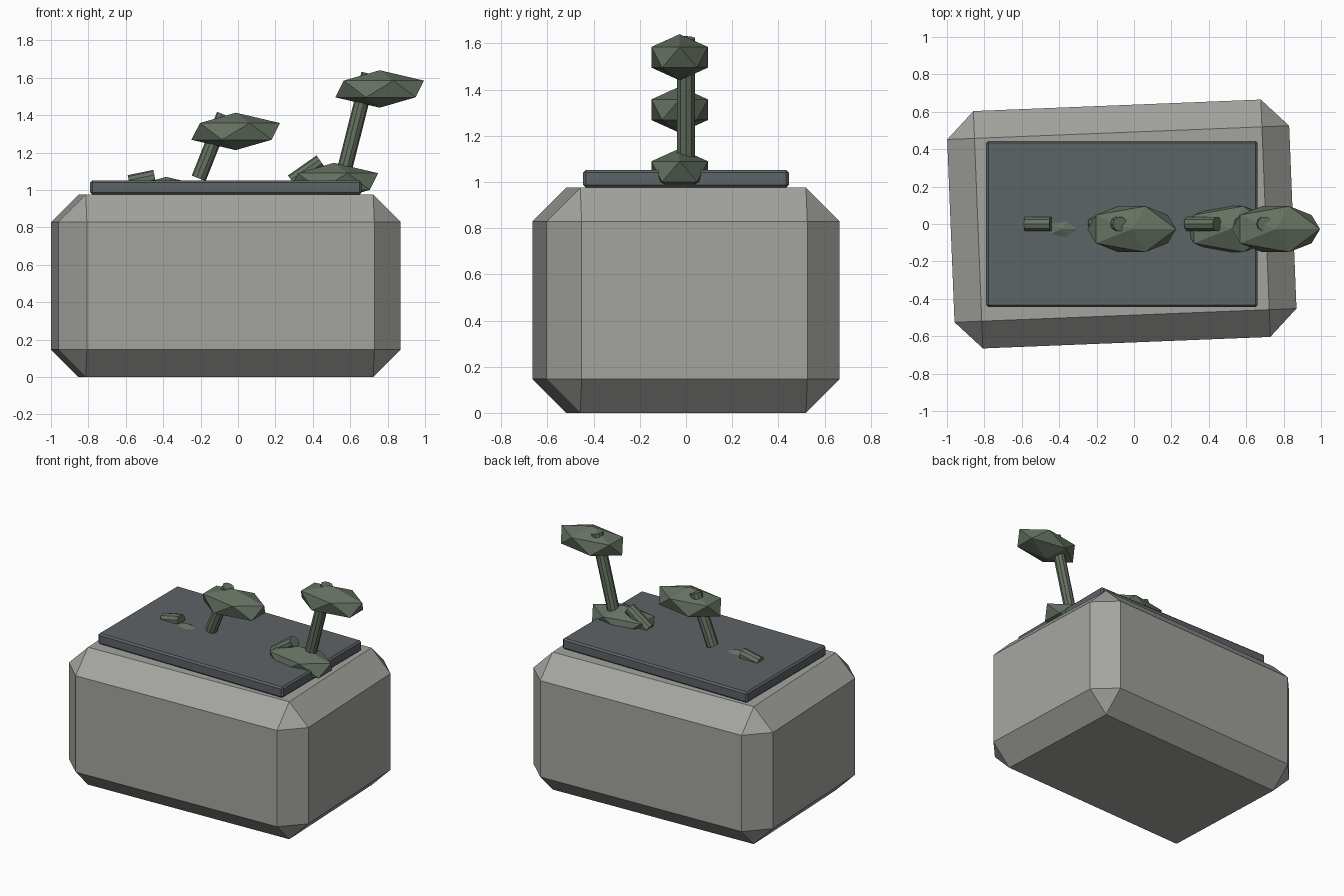
import bpy
from mathutils import Vector

if "Cube" in bpy.data.objects:
    bpy.data.objects.remove(bpy.data.objects["Cube"])


def material(name, rgb):
    m = bpy.data.materials.new(name)
    m.diffuse_color = (*rgb, 1)
    m.use_nodes = True
    m.node_tree.nodes["Principled BSDF"].inputs["Base Color"].default_value = m.diffuse_color
    return m


STONE = material("stone", (0.37, 0.37, 0.35))
SLATE = material("slate", (0.11, 0.125, 0.135))
MOSS = material("moss", (0.13, 0.165, 0.12))


def block(name, loc, size, bevel, mat, turn=0.0):
    bpy.ops.mesh.primitive_cube_add(size=1, location=loc)
    o = bpy.context.object
    o.name = name
    o.scale = size
    bpy.ops.object.transform_apply(location=False, rotation=False, scale=True)
    o.rotation_euler.z = turn
    b = o.modifiers.new("chamfer", 'BEVEL')
    b.width = bevel
    b.segments = 1
    o.data.materials.append(mat)


def stem(name, a, b, radius=0.04):
    a, b = Vector((a[0], 0, a[1])), Vector((b[0], 0, b[1]))
    bpy.ops.mesh.primitive_cylinder_add(vertices=10, radius=radius,
                                        depth=(b - a).length, location=(a + b) / 2)
    o = bpy.context.object
    o.name = name
    o.rotation_euler = (b - a).to_track_quat('Z', 'Y').to_euler()
    o.data.materials.append(MOSS)


def clump(name, x, z):
    bpy.ops.mesh.primitive_ico_sphere_add(subdivisions=1, radius=1, location=(x, -0.0275, z))
    o = bpy.context.object
    o.name = name
    o.scale = (0.265, 0.144, 0.1)
    o.data.materials.append(MOSS)


# Chamfered stone base, slightly turned, with a flat slab on top
block("stone_base", (-0.065, 0, 0.4875), (1.83, 1.27, 0.975), 0.146, STONE, 0.04)
block("top_slab", (-0.065, 0, 1.013), (1.45, 0.89, 0.076), 0.011, SLATE)

# Leaning stems, each with a faceted clump (start, end, clump centre in x/z)
plants = [((-0.582, 1.040), (-0.445, 1.068), (-0.385, 0.970)),
          ((-0.210, 1.062), (-0.075, 1.403), (-0.012, 1.313)),
          ((0.290, 1.045), (0.443, 1.152), (0.5125, 1.045)),
          ((0.557, 1.060), (0.699, 1.622), (0.7575, 1.540))]
for i, (a, b, c) in enumerate(plants, 1):
    stem(f"stem_{i}", a, b)
    clump(f"leaf_clump_{i}", *c)
